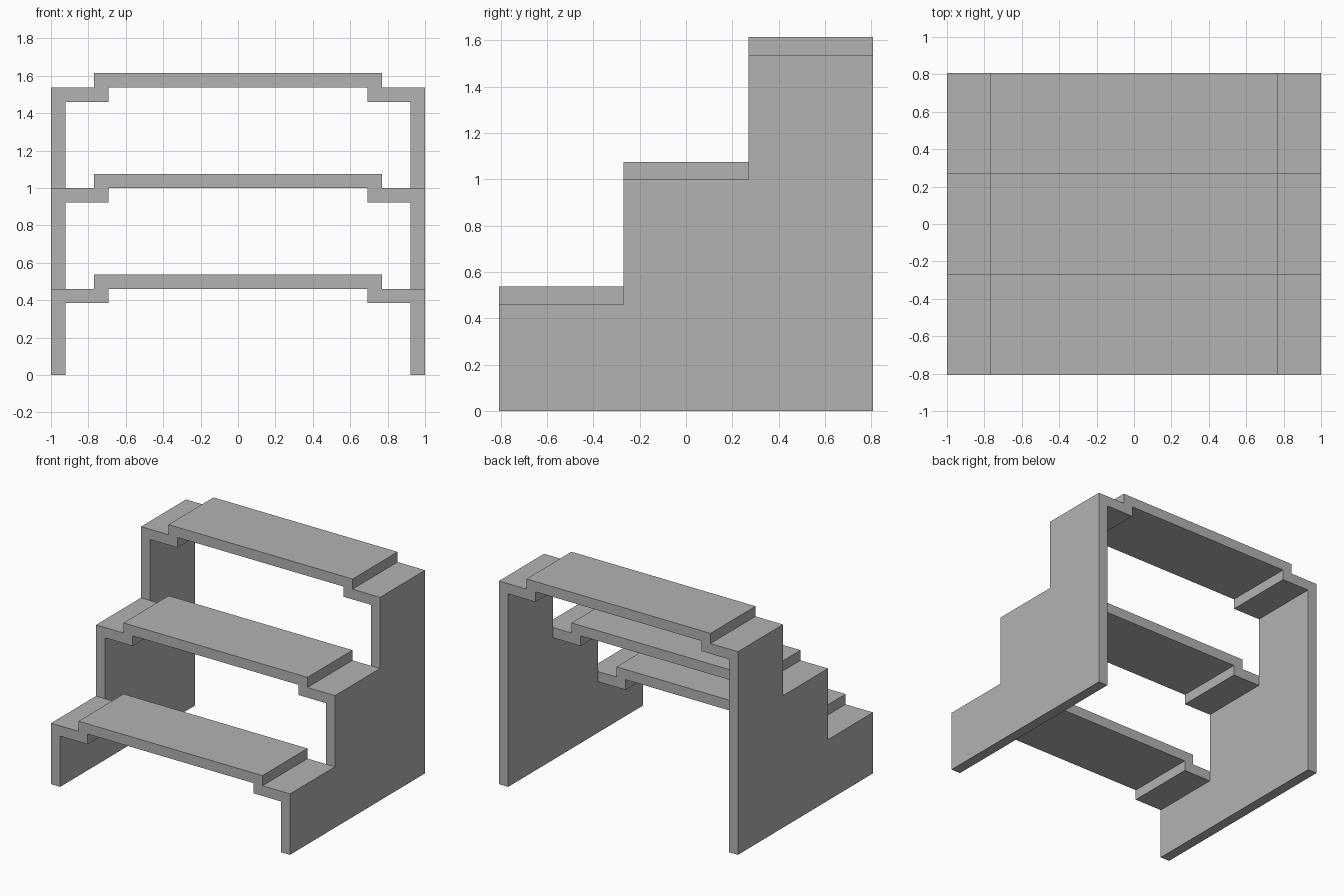
import bpy
import bmesh

cube = bpy.data.objects.get("Cube")
if cube:
    bpy.data.objects.remove(cube, do_unlink=True)

grey = bpy.data.materials.new("plain grey")
grey.use_nodes = True
colour = (0.45, 0.45, 0.45, 1)
grey.diffuse_color = colour
grey.node_tree.nodes["Principled BSDF"].inputs["Base Color"].default_value = colour

DEPTH = 1.614 / 3    # depth and rise of each step
BOARD = 0.077        # thickness of every board
FRONT = -1.5 * DEPTH
INNER = 1 - BOARD    # inside face of the side panels


def extrude_profile(name, points, offset):
    """Make a solid by sweeping a flat outline along offset."""
    bm = bmesh.new()
    face = bm.faces.new([bm.verts.new(p) for p in points])
    swept = bmesh.ops.extrude_face_region(bm, geom=[face])["geom"]
    verts = [v for v in swept if isinstance(v, bmesh.types.BMVert)]
    bmesh.ops.translate(bm, verts=verts, vec=offset)
    bmesh.ops.recalc_face_normals(bm, faces=bm.faces)
    mesh = bpy.data.meshes.new(name)
    bm.to_mesh(mesh)
    bm.free()
    mesh.materials.append(grey)
    obj = bpy.data.objects.new(name, mesh)
    bpy.context.collection.objects.link(obj)


# Stepped side panels
stairs = [(FRONT, 0)]
for i in range(3):
    top = (i + 1) * DEPTH - BOARD
    stairs += [(FRONT + i * DEPTH, top), (FRONT + (i + 1) * DEPTH, top)]
stairs.append((-FRONT, 0))
for name, x in (("left_side_panel", INNER), ("right_side_panel", -1)):
    extrude_profile(name, [(x, y, z) for y, z in stairs], (BOARD, 0, 0))

# Treads: raised middle board joined to a lower ledge at each end
half = [(0.77, 0), (0.77, -BOARD), (INNER, -BOARD),
        (INNER, -2 * BOARD), (0.77 - BOARD, -2 * BOARD), (0.77 - BOARD, -BOARD)]
section = half + [(-x, z) for x, z in reversed(half)]
for i, name in enumerate(("lower_tread", "middle_tread", "upper_tread")):
    y, top = FRONT + i * DEPTH, (i + 1) * DEPTH
    extrude_profile(name, [(x, y, top + z) for x, z in section], (0, DEPTH, 0))
